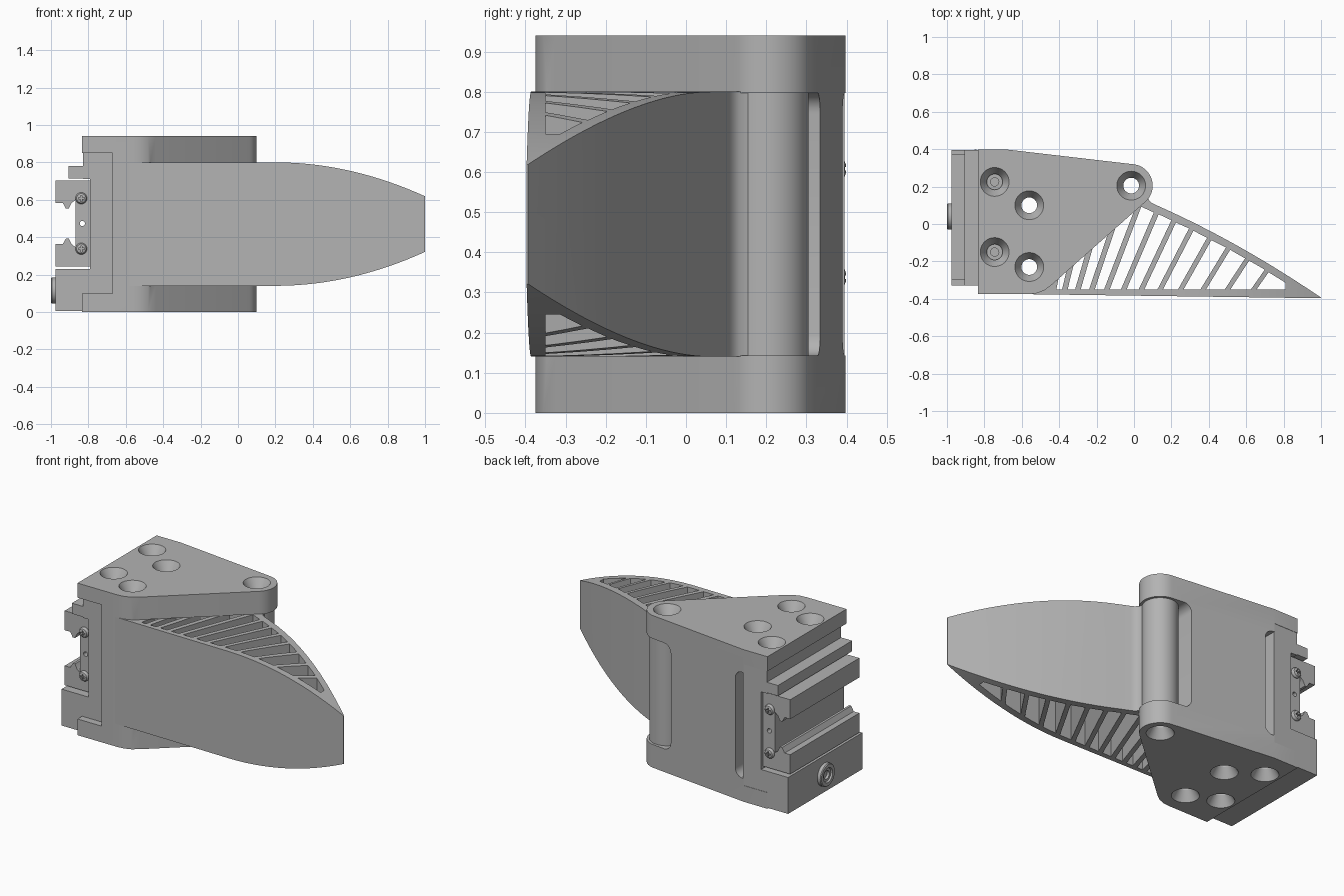
import bpy, bmesh, math
from mathutils import Matrix, Vector

default_cube = bpy.data.objects.get("Cube")
if default_cube:
    bpy.data.objects.remove(default_cube, do_unlink=True)

# One neutral grey for the whole assembly
grey = bpy.data.materials.new("plain grey")
grey.use_nodes = True
colour = (0.45, 0.45, 0.45, 1)
grey.diffuse_color = colour
grey.node_tree.nodes["Principled BSDF"].inputs["Base Color"].default_value = colour


def make_object(name, bm):
    bmesh.ops.recalc_face_normals(bm, faces=bm.faces)
    mesh = bpy.data.meshes.new(name)
    bm.to_mesh(mesh)
    bm.free()
    mesh.materials.append(grey)
    obj = bpy.data.objects.new(name, mesh)
    bpy.context.collection.objects.link(obj)
    return obj


def prism(name, points, start, end, axis="z"):
    """Extrude an xy outline along z, or an xz outline along y."""
    bm = bmesh.new()
    place = (lambda p, h: (p[0], p[1], h)) if axis == "z" else (lambda p, h: (p[0], h, p[1]))
    face = bm.faces.new([bm.verts.new(place(p, start)) for p in points])
    moved = bmesh.ops.extrude_face_region(bm, geom=[face])["geom"]
    shift = Vector(place((0, 0), end - start))
    bmesh.ops.translate(bm, vec=shift, verts=[v for v in moved if isinstance(v, bmesh.types.BMVert)])
    return make_object(name, bm)


def lathe(name, rings, matrix, sides=40):
    """Revolve (radius, height) pairs and cap both ends."""
    bm = bmesh.new()
    loops = []
    for radius, height in rings:
        loops.append([bm.verts.new((radius * math.cos(math.tau * i / sides),
                                    radius * math.sin(math.tau * i / sides), height))
                      for i in range(sides)])
    for low, high in zip(loops, loops[1:]):
        for i in range(sides):
            j = (i + 1) % sides
            bm.faces.new((low[i], low[j], high[j], high[i]))
    bm.faces.new(loops[0])
    bm.faces.new(loops[-1])
    bm.transform(matrix)
    return make_object(name, bm)


def cut(obj, cutter, operation="DIFFERENCE"):
    mod = obj.modifiers.new("cut", "BOOLEAN")
    mod.operation, mod.object, mod.solver = operation, cutter, "EXACT"
    bpy.context.view_layer.objects.active = obj
    bpy.ops.object.modifier_apply(modifier=mod.name)
    bpy.data.objects.remove(cutter, do_unlink=True)


def rect(x0, x1, z0, z1):
    return [(x0, z0), (x1, z0), (x1, z1), (x0, z1)]


def arc(cx, cy, radius, start, end, steps):
    angles = [math.radians(start + (end - start) * i / steps) for i in range(steps + 1)]
    return [(cx + radius * math.cos(a), cy + radius * math.sin(a)) for a in angles]


BOTTOM, TOP, HEIGHT = 0.14, 0.80, 0.94
PIVOT = (-0.015, 0.205)

# Mounting body: upper and lower plates with the solid core between them
outline = [(-0.835, -0.375), (-0.56, -0.375), (-0.52, -0.37), (-0.48, -0.355), (-0.44, -0.325)]
outline += arc(*PIVOT, 0.115, -49, 83, 16) + [(-0.67, 0.397), (-0.835, 0.397)]
body = prism("mounting_body", outline, 0, HEIGHT)
cut(body, prism("finger_space", [(-0.58, -0.5), (0.3, -0.5), (0.3, 0.12), (-0.13, 0.12)], BOTTOM, TOP))


def rounded_window(left, right, round_left, radius=0.05):
    corners = rect(left, right, BOTTOM + 0.003, TOP - 0.003)
    centres = [(1, 1), (-1, 1), (-1, -1), (1, -1)]
    points = []
    for index, ((x, z), (sx, sz)) in enumerate(zip(corners, centres)):
        if (sx > 0) == round_left:
            begin = 180 + 90 * index
            points += arc(x + sx * radius, z + sz * radius, radius, begin, begin + 90, 6)
        else:
            points.append((x, z))
    return points


cut(body, prism("pivot_window", rounded_window(-0.13, 0.3, True), 0.08, 0.6, "y"))
cut(body, prism("rear_slot", rounded_window(-0.75, -0.61, False), 0.2, 0.6, "y"))
cut(body, prism("carriage_space", rect(-1, -0.67, 0.10, 0.85), -1, 1, "y"))

# Countersunk holes right through both plates
hole_rings = [(0.08, -0.005), (0.042, 0.06), (0.042, HEIGHT - 0.06), (0.08, HEIGHT + 0.005)]
bolt_places = [(-0.745, 0.225), (-0.745, -0.15)]
for x, y in bolt_places + [(-0.56, 0.10), (-0.56, -0.23), PIVOT]:
    cut(body, lathe("hole", hole_rings, Matrix.Translation((x, y, 0))))


# Flexible finger: outer skin, pivot sleeve and slanted ribs
def back_edge(x):
    t = x - 0.11
    return 0.105 - 0.44 * t - 0.135 * t * t


def cell_limit(x):
    return min(-0.275 + 0.86 * (x + 0.44), back_edge(x) - 0.045)


finger_shape = [(-0.58, -0.375), (1, -0.397)]
finger_shape += [(x, back_edge(x)) for x in [1 - 0.89 * i / 14 for i in range(15)]]
finger_shape += [(0.09, 0.116), (0.077, 0.132)] + arc(*PIVOT, 0.1, -30, 200, 28) + [(-0.11, 0.08)]
finger = prism("ribbed_finger", finger_shape, 0.05, 0.9)

# Tapered height toward the tip
taper = [(0.2 + 0.82 * i / 20, 0.185 * (i / 20) ** 2 * 1.03) for i in range(21)]
side = [(-0.7, BOTTOM)] + [(x, BOTTOM + d) for x, d in taper]
side += [(x, TOP - d) for x, d in reversed(taper)] + [(-0.7, TOP)]
cut(finger, prism("side_shape", side, -1, 1, "y"), "INTERSECT")
cut(finger, lathe("sleeve_hole", hole_rings, Matrix.Translation((*PIVOT, 0))))

FLOOR = -0.35
rib_feet = [-0.43, -0.37, -0.30, -0.225, -0.145, -0.055, 0.04, 0.14, 0.25, 0.37, 0.50, 0.64, 0.81]


def rib_line(foot, lean):
    """Foot and head of a rib edge inside the skin."""
    y = FLOOR
    while y < cell_limit(foot + lean * (y - FLOOR)):
        y += 0.002
    return (foot, FLOOR), (foot + lean * (y - FLOOR), y)


last = len(rib_feet) - 2
for i in range(last + 1):
    lean = 0.2 + 0.5 * i / last
    next_lean = 0 if i == last else 0.2 + 0.5 * (i + 1) / last
    low_a, high_a = rib_line(rib_feet[i] + 0.015, lean)
    low_b, high_b = rib_line(rib_feet[i + 1] - 0.015 * (i < last), next_lean)
    cut(finger, prism("cell", [low_a, low_b, high_b, high_a], 0, 1))

# Slide carriage on the mounting side
bracket = [(-0.83, 0.85), (-0.668, 0.85), (-0.668, 0.10), (-0.83, 0.10),
           (-0.83, 0.23), (-0.79, 0.23), (-0.79, 0.71), (-0.83, 0.71)]
bracket_obj = prism("carriage_bracket", bracket, -0.33, 0.395, "y")
for x, y in bolt_places:
    cut(bracket_obj, lathe("bolt_clearance", hole_rings, Matrix.Translation((x, y, 0))))
base = prism("base_block", rect(-0.975, -0.79, 0.005, 0.23), -0.33, 0.395, "y")
cut(base, prism("plate_relief", rect(-0.83, -0.7, -0.1, 0.10), -1, 1, "y"))
prism("upper_strip", rect(-0.905, -0.83, 0.715, 0.78), -0.33, 0.395, "y")

# Rail with two mirrored hooked jaws
MIDDLE = 0.473
half = [(-0.79, -0.23), (-0.975, -0.23), (-0.975, -0.11), (-0.937, -0.11), (-0.92, -0.08),
        (-0.905, -0.08), (-0.89, -0.11), (-0.87, -0.125)]
jaws = [(x, MIDDLE + d) for x, d in half] + [(x, MIDDLE - d) for x, d in reversed(half)]
rail = prism("slide_rail", jaws, -0.30, 0.375, "y")
toward_front = Matrix.Rotation(math.pi / 2, 4, "X")
cut(rail, lathe("pin_hole", [(0.014, -1), (0.014, 1)],
                Matrix.Translation((-0.832, 0, MIDDLE)) @ toward_front, 16))

# Cross-head screws at both rail ends
for end, y, turn in (("front", -0.30, 90), ("back", 0.375, -90)):
    for level, z in (("lower", MIDDLE - 0.135), ("upper", MIDDLE + 0.135)):
        matrix = Matrix.Translation((-0.838, y, z)) @ Matrix.Rotation(math.radians(turn), 4, "X")
        screw = lathe(f"{end}_{level}_screw",
                      [(0.031, -0.01), (0.031, 0.008), (0.025, 0.018), (0.012, 0.023)], matrix, 24)
        face = y + math.copysign(0.018, y)
        for wide, tall in ((0.016, 0.004), (0.004, 0.016)):
            slot = rect(-0.838 - wide, -0.838 + wide, z - tall, z + tall)
            cut(screw, prism("slot", slot, face - 0.008, face + 0.008, "y"))

# Bolts sunk in the two outer holes
for number, (x, y) in enumerate(bolt_places):
    rings = [(0.022, 0.10), (0.022, 0.075), (0.042, 0.075), (0.042, 0.865), (0.022, 0.865), (0.022, 0.84)]
    lathe(f"plate_bolt_{number + 1}", rings, Matrix.Translation((x, y, 0)))

# Round port on the end of the base block
port_rings = [(0.07, -0.01), (0.07, 0.02), (0.065, 0.025), (0.045, 0.025), (0.04, 0.015),
              (0.026, 0.015), (0.026, -0.005)]
lathe("side_port", port_rings,
      Matrix.Translation((-0.975, 0.04, 0.115)) @ Matrix.Rotation(-math.pi / 2, 4, "Y"))

# Smooth the round surfaces and keep the edges crisp
bpy.ops.object.select_all(action="DESELECT")
for obj in bpy.context.scene.objects:
    if obj.type == "MESH" and grey.name in obj.data.materials:
        obj.select_set(True)
        bpy.context.view_layer.objects.active = obj
bpy.ops.object.shade_smooth_by_angle(angle=math.radians(30))
